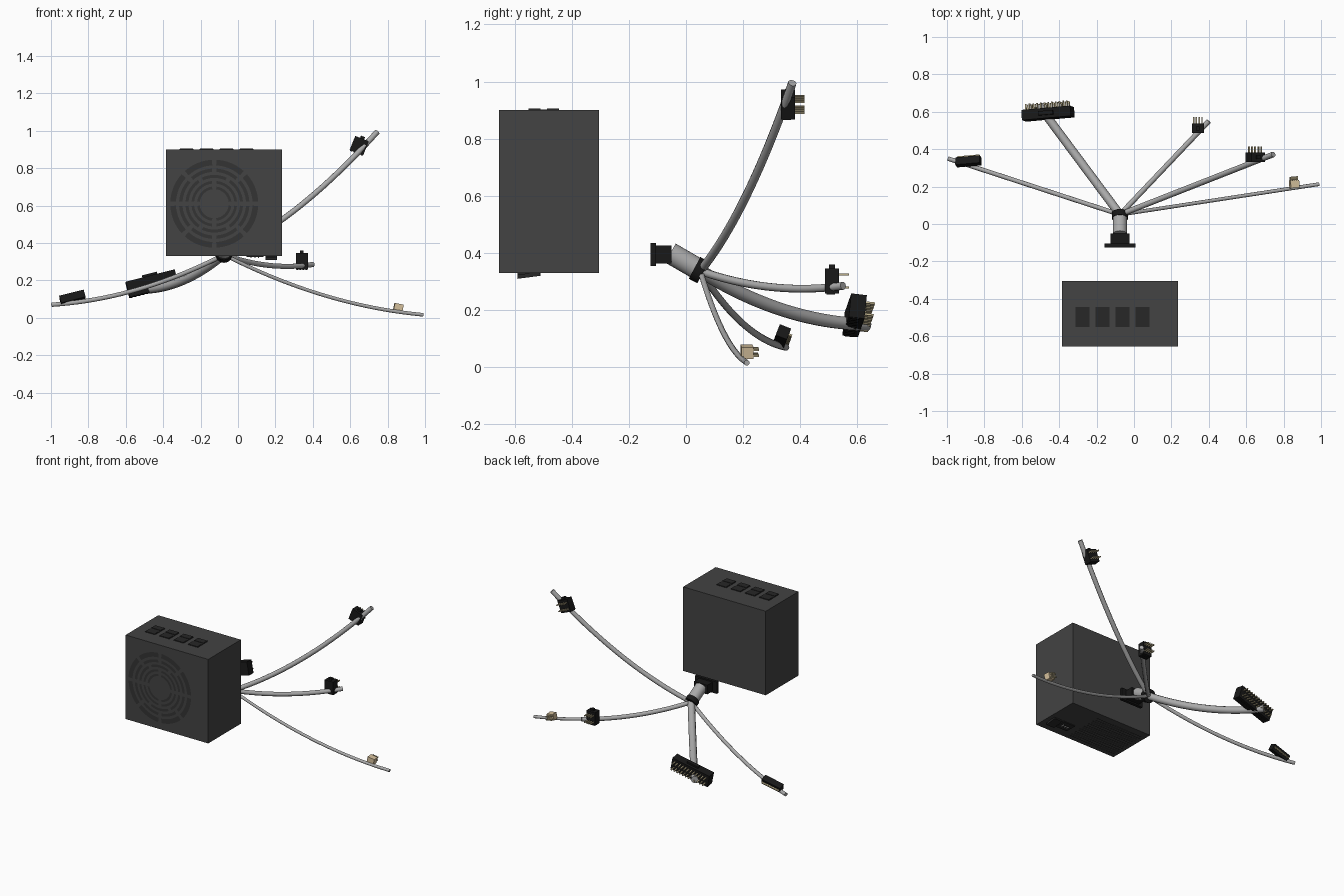
import bpy, bmesh, math
from mathutils import Vector, Matrix, Euler

cube = bpy.data.objects.get("Cube")
if cube:
    bpy.data.objects.remove(cube, do_unlink=True)


def material(name, rgb):
    m = bpy.data.materials.new(name)
    m.use_nodes = True
    m.diffuse_color = (*rgb, 1)
    m.node_tree.nodes["Principled BSDF"].inputs["Base Color"].default_value = (*rgb, 1)
    return m


CASE = material("case grey", (0.056, 0.056, 0.056))
SLOT = material("slot grey", (0.034, 0.034, 0.034))
DARK = material("socket dark", (0.02, 0.02, 0.02))
BLACK = material("connector black", (0.009, 0.009, 0.009))
CABLE = material("cable grey", (0.4, 0.4, 0.4))
BRASS = material("pin brass", (0.5, 0.43, 0.26))
BEIGE = material("plug beige", (0.68, 0.54, 0.34))


def add_box(bm, center, size, index=0):
    mat = Matrix.Translation(center) @ Matrix.Diagonal((*size, 1))
    made = bmesh.ops.create_cube(bm, size=1, matrix=mat)
    for f in {f for v in made["verts"] for f in v.link_faces}:
        f.material_index = index


def finish(bm, name, *mats):
    me = bpy.data.meshes.new(name)
    bm.to_mesh(me)
    bm.free()
    for m in mats:
        me.materials.append(m)
    ob = bpy.data.objects.new(name, me)
    bpy.context.collection.objects.link(ob)
    return ob


def boxes(name, mat, *parts):
    bm = bmesh.new()
    for center, size in parts:
        add_box(bm, center, size)
    return finish(bm, name, mat)


# Case
CX, CY, TOP, BASE, FRONT = -0.075, -0.48, 0.9, 0.33, -0.655
boxes("case", CASE, ((CX, CY, 0.615), (0.62, 0.35, 0.57)))

# Fan grille: rings of curved slots on the front
def add_arc(bm, r0, r1, a0, a1, steps=8):
    rows = []
    for i in range(steps + 1):
        a = a0 + (a1 - a0) * i / steps
        rows.append([bm.verts.new((-0.127 + r * math.cos(a), FRONT - 0.002, 0.61 + r * math.sin(a)))
                     for r in (r0, r1)])
    for (a, b), (c, d) in zip(rows, rows[1:]):
        bm.faces.new((a, b, d, c))


bm = bmesh.new()
rings = ((0.205, 0.235, 8), (0.17, 0.188, 8), (0.138, 0.154, 6),
         (0.108, 0.122, 4), (0.078, 0.092, 4))
for inner, outer, count in rings:
    gap = 0.012 / outer
    for k in range(count):
        step = math.tau / count
        add_arc(bm, inner, outer, k * step + gap, (k + 1) * step - gap)
bmesh.ops.recalc_face_normals(bm, faces=bm.faces)
for f in bm.faces:
    if f.normal.y > 0:
        f.normal_flip()
finish(bm, "fan_grille_slots", SLOT)

# Output sockets on the top
bm = bmesh.new()
for k in range(4):
    x = -0.275 + k * 0.107
    add_box(bm, (x, -0.497, TOP + 0.001), (0.075, 0.105, 0.004))
    for y in (-0.53, -0.465):
        add_box(bm, (x, y, TOP + 0.003), (0.07, 0.042, 0.005))
finish(bm, "top_sockets", DARK)

# Vent holes underneath
bm = bmesh.new()
for row in range(14):
    for col in range(20):
        x = -0.355 + (col + 0.5 * (row % 2)) * 0.018
        y = -0.62 + row * 0.0205
        bmesh.ops.create_circle(bm, cap_ends=True, segments=6, radius=0.008,
                                matrix=Matrix.Translation((x, y, BASE - 0.002)) @ Matrix.Rotation(math.pi, 4, "X"))
finish(bm, "vent_holes", DARK)

# Power inlet and rocker switch underneath
boxes("power_inlet", DARK, ((0.09, -0.55, BASE - 0.002), (0.09, 0.08, 0.006)))
boxes("inlet_pins", CABLE, *[((0.09 + d, -0.55, BASE - 0.007), (0.006, 0.02, 0.008)) for d in (-0.02, 0, 0.02)])
rocker = boxes("rocker_switch", DARK, ((0, 0, 0), (0.06, 0.08, 0.014)))
rocker.location = (0.178, -0.55, BASE - 0.008)
rocker.rotation_euler.x = 0.13

# Plug and flange behind the case
boxes("trunk_plug", BLACK, ((CX, -0.115, 0.395), (0.165, 0.02, 0.08)),
      ((CX, -0.08, 0.395), (0.1, 0.06, 0.062)))


# Trunk cable and collar
def rod(name, mat, start, end, radius):
    a, b = Vector(start), Vector(end)
    bm = bmesh.new()
    turn = (b - a).to_track_quat("Z", "Y").to_matrix().to_4x4()
    bmesh.ops.create_cone(bm, cap_ends=True, segments=24, radius1=radius, radius2=radius,
                          depth=(b - a).length, matrix=Matrix.Translation((a + b) / 2) @ turn)
    for f in bm.faces:
        f.smooth = len(f.verts) == 4
    for e in bm.edges:
        e.smooth = all(f.smooth for f in e.link_faces)
    return finish(bm, name, mat)


rod("trunk_cable", CABLE, (CX, -0.055, 0.4), (CX, 0.045, 0.342), 0.038)
rod("collar", BLACK, (CX, 0.03, 0.348), (CX, 0.06, 0.332), 0.043)


# Branch cables
def cable(name, end, control_z, radius):
    a, b = Vector((CX, 0.05, 0.337)), Vector(end)
    c = (a + b) / 2
    c.z = control_z
    cu = bpy.data.curves.new(name, "CURVE")
    cu.dimensions = "3D"
    cu.bevel_depth = radius
    cu.bevel_resolution = 3
    cu.resolution_u = 20
    cu.use_fill_caps = True
    sp = cu.splines.new("BEZIER")
    sp.bezier_points.add(1)
    for p, co in zip(sp.bezier_points, (a, b)):
        p.handle_left_type = p.handle_right_type = "FREE"
        p.co = co
        p.handle_left = p.handle_right = co + (c - co) * 2 / 3
    cu.materials.append(CABLE)
    bpy.context.collection.objects.link(bpy.data.objects.new(name, cu))


cable("upper_cable", (0.745, 0.372, 0.995), 0.535, 0.015)
cable("middle_cable", (0.4, 0.55, 0.285), 0.25, 0.014)
cable("lower_cable", (0.99, 0.213, 0.016), 0.065, 0.01)
cable("drive_cable", (-0.995, 0.35, 0.07), 0.1, 0.012)
cable("main_cable", (-0.51, 0.635, 0.15), 0.155, 0.023)


# Connectors with rows of pins pointing back
def connector(name, loc, size, tilt, mat, cols, rows, pin, clip=True):
    w, d, h = size
    bm = bmesh.new()
    add_box(bm, (0, 0, 0), size)
    if clip:
        add_box(bm, (0, 0, h / 2 + 0.006), (w * 0.3, d * 0.4, 0.014))
        # small steps along the lower edge of the housing
        for k in range(cols):
            add_box(bm, ((k + 0.5) * w / cols - w / 2, -d * 0.1, -h / 2), (w / cols * 0.6, d * 0.6, 0.006))
    for i in range(cols):
        for j in range(rows):
            x = ((i + 0.5) / cols - 0.5) * w * 0.92
            z = ((j + 0.5) / rows - 0.5) * h
            add_box(bm, (x, d / 2 + pin / 2, z), (0.007, pin, 0.007), 1)
    ob = finish(bm, name, mat, BRASS)
    ob.location = loc
    ob.rotation_euler = Euler([math.radians(a) for a in tilt])


connector("upper_connector", (0.648, 0.357, 0.92), (0.078, 0.05, 0.082), (0, 22, 0), BLACK, 4, 2, 0.032)
connector("middle_connector", (0.341, 0.511, 0.302), (0.064, 0.05, 0.088), (0, 0, 0), BLACK, 4, 2, 0.035)
connector("main_connector", (-0.46, 0.59, 0.182), (0.27, 0.055, 0.085), (-7, -14, 5), BLACK, 12, 2, 0.032)
connector("drive_connector", (-0.885, 0.335, 0.108), (0.135, 0.042, 0.042), (-22, -14, 5), BLACK, 15, 1, 0.012, False)
connector("lower_connector", (0.857, 0.213, 0.054), (0.048, 0.042, 0.042), (0, 12, 5), BEIGE, 4, 2, 0.02, False)
